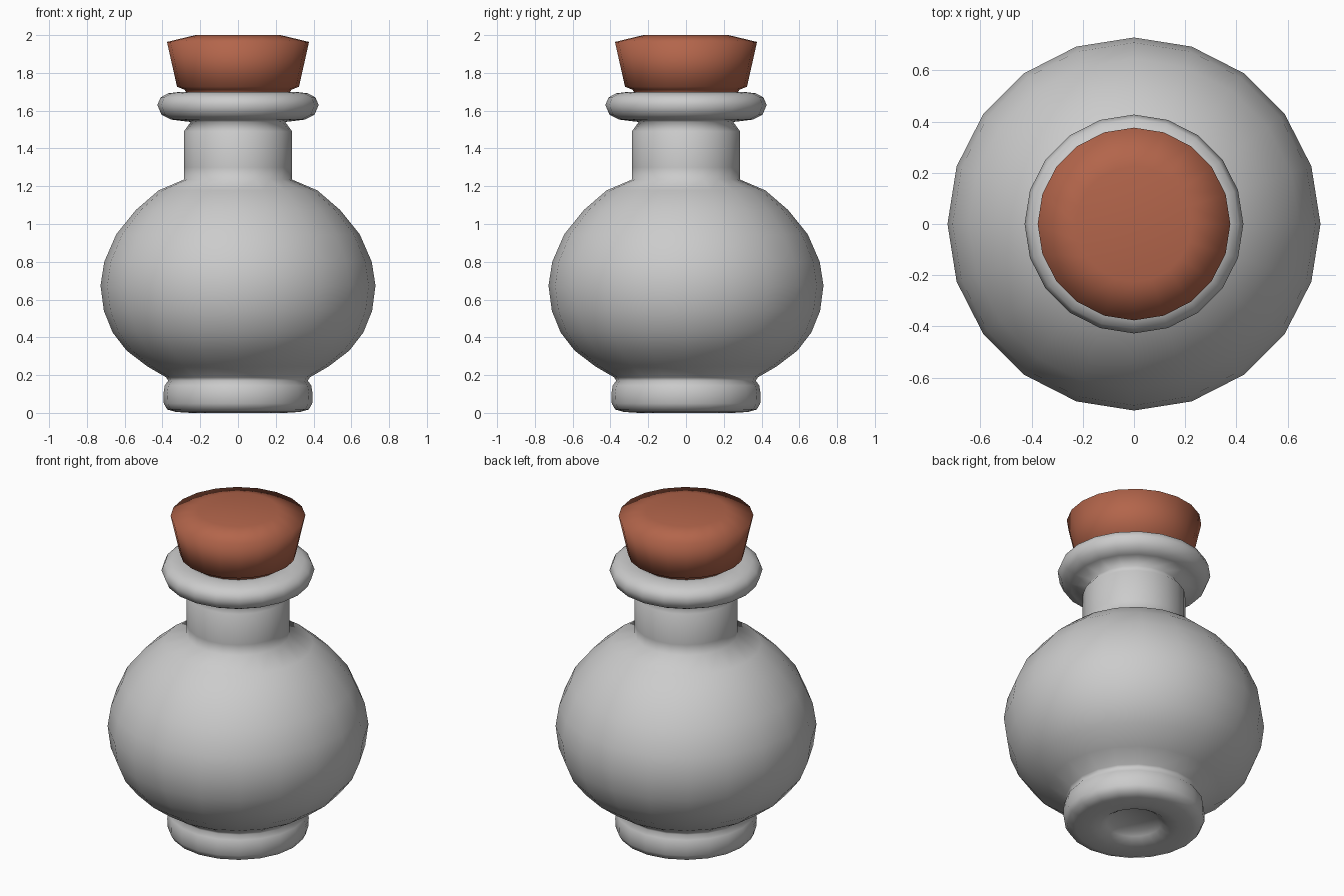
import bpy, bmesh, math

if "Cube" in bpy.data.objects:
    bpy.data.objects.remove(bpy.data.objects["Cube"])

SEGMENTS = 20


def lathe(name, profile, color=None):
    """Spin a (radius, height) profile around z; radius 0 makes a pole."""
    bm = bmesh.new()
    rings = []
    for r, z in profile:
        if r == 0:
            rings.append([bm.verts.new((0, 0, z))] * SEGMENTS)
        else:
            rings.append([bm.verts.new((r * math.cos(math.tau * i / SEGMENTS),
                                        r * math.sin(math.tau * i / SEGMENTS), z))
                          for i in range(SEGMENTS)])
    for low, high in zip(rings, rings[1:]):
        for i in range(SEGMENTS):
            j = (i + 1) % SEGMENTS
            bm.faces.new(dict.fromkeys((low[i], low[j], high[j], high[i])))
    bmesh.ops.recalc_face_normals(bm, faces=bm.faces)
    for f in bm.faces:
        f.smooth = True
    mesh = bpy.data.meshes.new(name)
    bm.to_mesh(mesh)
    bm.free()
    obj = bpy.data.objects.new(name, mesh)
    bpy.context.collection.objects.link(obj)
    if color:
        mat = bpy.data.materials.new(name)
        mat.diffuse_color = color
        mat.use_nodes = True
        mat.node_tree.nodes["Principled BSDF"].inputs["Base Color"].default_value = mat.diffuse_color
        mesh.materials.append(mat)
    return obj


# Bottle: recessed foot, round belly, neck, rolled lip and inner neck wall
lathe("bottle", [
    (0, 0.05), (0.13, 0.05), (0.155, 0.03), (0.19, 0.008), (0.25, 0.0),
    (0.33, 0.005), (0.375, 0.018), (0.393, 0.05), (0.395, 0.10),
    (0.388, 0.145), (0.37, 0.17),
    (0.38, 0.188), (0.48, 0.246), (0.59, 0.33), (0.664, 0.426),
    (0.71, 0.54), (0.728, 0.674), (0.708, 0.80), (0.645, 0.945),
    (0.54, 1.075), (0.42, 1.178), (0.287, 1.235),
    (0.287, 1.30), (0.287, 1.49), (0.25, 1.54),
    (0.355, 1.553), (0.405, 1.578), (0.427, 1.63), (0.41, 1.67),
    (0.37, 1.692), (0.30, 1.70), (0.25, 1.69), (0.23, 1.65), (0.23, 1.50),
    (0, 1.50)])

# Cork: plug in the neck and a flared, slightly domed head
lathe("cork", [
    (0, 1.56), (0.22, 1.56), (0.275, 1.70), (0.285, 1.712), (0.323, 1.727),
    (0.376, 1.964), (0.225, 2.0), (0, 2.0)], (0.45, 0.13, 0.07, 1))
